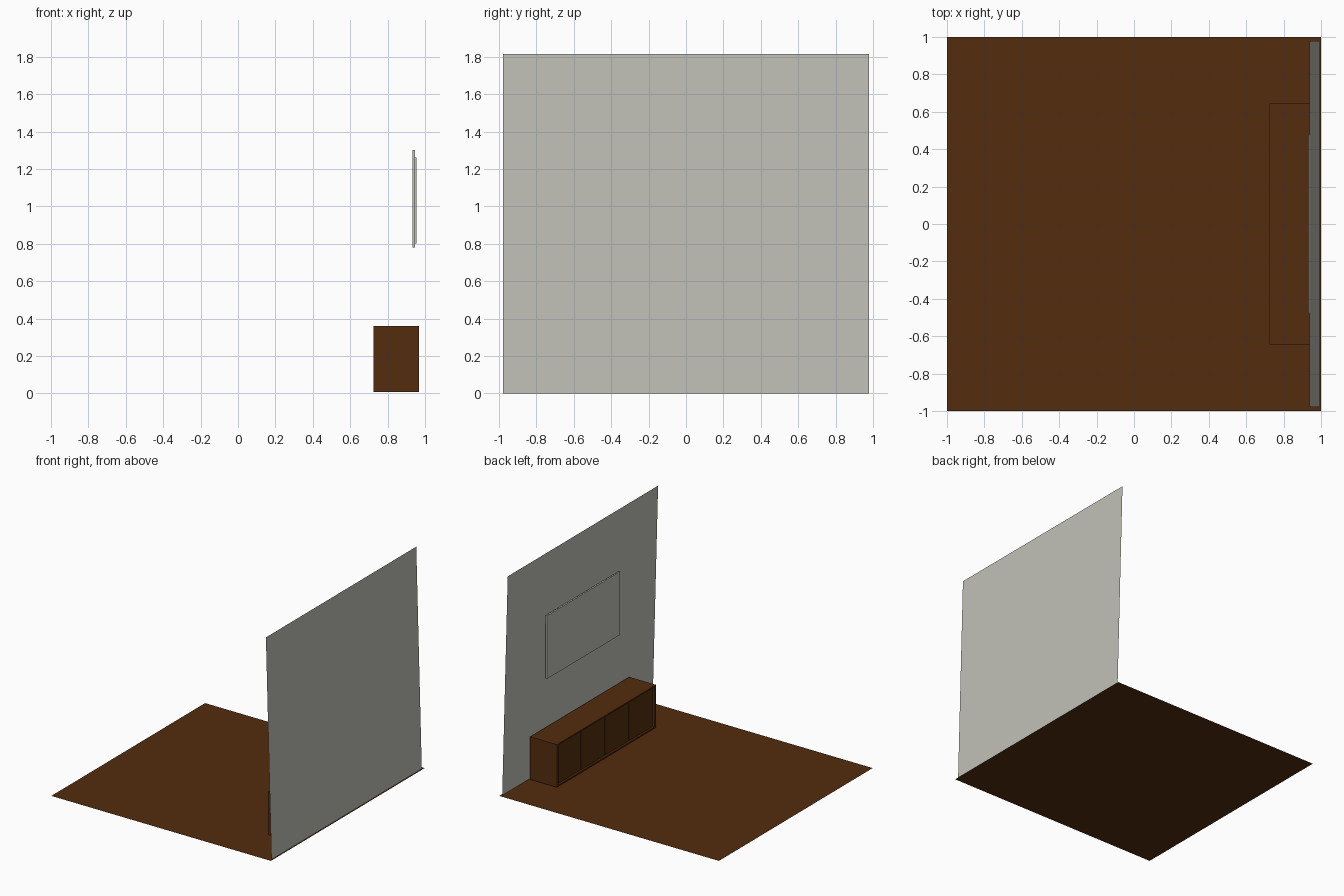
import bpy

if "Cube" in bpy.data.objects:
    bpy.data.objects.remove(bpy.data.objects["Cube"])


def material(name, rgb):
    m = bpy.data.materials.new(name)
    m.diffuse_color = (*rgb, 1)
    m.use_nodes = True
    m.node_tree.nodes["Principled BSDF"].inputs["Base Color"].default_value = m.diffuse_color
    return m


BROWN = material("dark_brown_wood", (0.088, 0.026, 0.0046))
GREY = material("warm_grey", (0.53, 0.53, 0.48))


def mesh_object(name, verts, faces, mat):
    me = bpy.data.meshes.new(name)
    me.from_pydata(verts, [], faces)
    me.materials.append(mat)
    ob = bpy.data.objects.new(name, me)
    bpy.context.collection.objects.link(ob)
    return ob


def box(name, x, y, z, mat):
    verts = [(a, b, c) for a in x for b in y for c in z]
    faces = [(0, 1, 3, 2), (4, 6, 7, 5), (0, 4, 5, 1),
             (2, 3, 7, 6), (0, 2, 6, 4), (1, 5, 7, 3)]
    return mesh_object(name, verts, faces, mat)


# Floor sheet and slightly leaning wall sheet
mesh_object("floor", [(-1, -1, 0), (1, -1, 0), (1, 1, 0), (-1, 1, 0)],
            [(0, 1, 2, 3)], BROWN)
mesh_object("wall", [(0.989, -0.978, 0), (0.989, 0.978, 0),
                     (0.939, 0.978, 1.815), (0.939, -0.978, 1.815)],
            [(0, 1, 2, 3)], GREY)

# Wall screen: thin panel with a smaller back plate touching the wall
box("screen_panel", (0.934, 0.946), (-0.475, 0.475), (0.78, 1.30), GREY)
box("screen_back", (0.946, 0.954), (-0.43, 0.43), (0.80, 1.26), GREY)

# Cabinet carcass
X0, X1, Y, Z0, Z1, T = 0.725, 0.968, 0.645, 0.008, 0.36, 0.022
box("cabinet_top", (X0, X1), (-Y, Y), (Z1 - 0.012, Z1), BROWN)
box("cabinet_bottom", (X0, X1), (-Y + T, Y - T), (Z0, Z0 + 0.012), BROWN)
box("cabinet_back", (X1 - 0.01, X1), (-Y + T, Y - T), (Z0 + 0.012, Z1 - 0.012), BROWN)
for side, label in ((-1, "front"), (1, "rear")):
    ys = sorted((side * Y, side * (Y - T)))
    box("cabinet_side_" + label, (X0, X1), ys, (Z0, Z1 - 0.012), BROWN)

# Four recessed doors with narrow gaps between them
step = 2 * (Y - T) / 4
for i in range(4):
    y = -Y + T + i * step
    box(f"door_{i + 1}", (X0 + 0.016, X0 + 0.03),
        (y + 0.003, y + step - 0.003), (Z0 + 0.012, Z1 - 0.012), BROWN)
for i in range(1, 4):
    y = -Y + T + i * step
    box(f"divider_{i}", (X0 + 0.03, X1 - 0.01),
        (y - 0.008, y + 0.008), (Z0 + 0.012, Z1 - 0.012), BROWN)
